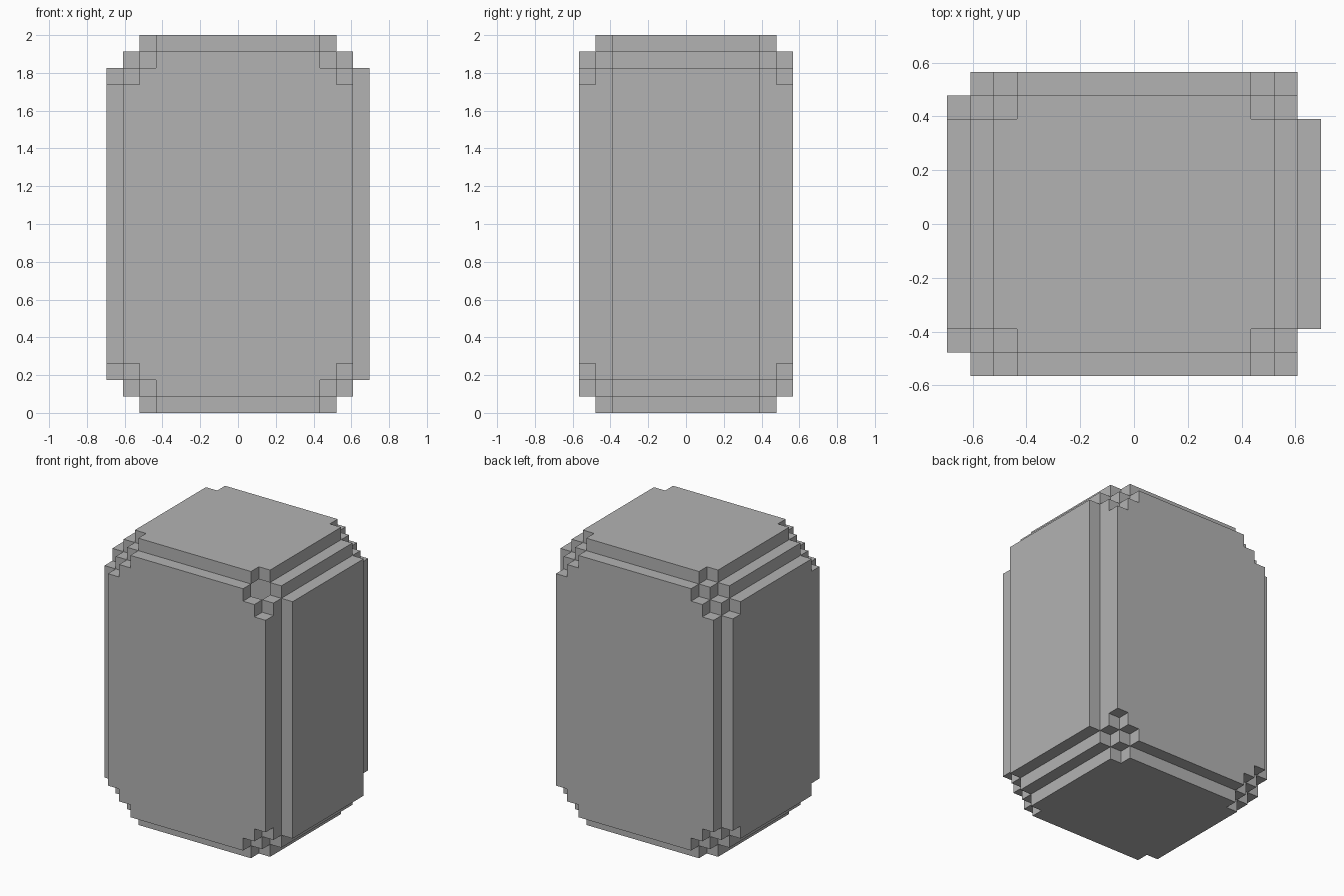
import bpy
import bmesh
from mathutils import Vector

default = bpy.data.objects.get("Cube")
if default:
    bpy.data.objects.remove(default, do_unlink=True)

# Block grid: cells across, deep and high
SIZE = (16, 13, 23)
UNIT = 2 / SIZE[2]


def filled(cell):
    """Stepped rounding of the edges and corners."""
    if any(c < 0 or c >= n for c, n in zip(cell, SIZE)):
        return False
    a, b, c = (min(v, n - 1 - v) for v, n in zip(cell, SIZE))
    deep_edge = cell[0] == SIZE[0] - 1 and b < 2
    return a + b + c >= 4 and a + b >= 1 and b + c >= 1 and a + c >= 2 and not deep_edge


# One corner block is open on its outer sides
open_cell = (SIZE[0] - 3, 1, SIZE[2] - 2)


def add_side(bm, cell, axis, step):
    """Add the square on one side of a cell, facing outward."""
    u, v = (axis + 1) % 3, (axis + 2) % 3
    loop = [(0, 0), (1, 0), (1, 1), (0, 1)]
    verts = []
    for du, dv in (loop if step > 0 else loop[::-1]):
        p = Vector(cell)
        p[axis] += step > 0
        p[u] += du
        p[v] += dv
        p -= Vector((SIZE[0] / 2, SIZE[1] / 2, 0))
        verts.append(bm.verts.new(p * UNIT))
    bm.faces.new(verts)


# Outer shell of the stepped block
bm = bmesh.new()
for x in range(SIZE[0]):
    for y in range(SIZE[1]):
        for z in range(SIZE[2]):
            cell = (x, y, z)
            if not filled(cell) or cell == open_cell:
                continue
            for axis in range(3):
                for step in (-1, 1):
                    near = list(cell)
                    near[axis] += step
                    if not filled(near):
                        add_side(bm, cell, axis, step)

# Merge the squares into large flat faces
bmesh.ops.remove_doubles(bm, verts=bm.verts[:], dist=UNIT / 100)
bmesh.ops.dissolve_limit(bm, angle_limit=0.01, verts=bm.verts[:], edges=bm.edges[:])

mesh = bpy.data.meshes.new("stepped_block")
bm.to_mesh(mesh)
bm.free()

# Single grey
grey = bpy.data.materials.new("grey")
grey.use_nodes = True
color = (0.45, 0.45, 0.45, 1)
grey.diffuse_color = color
grey.node_tree.nodes["Principled BSDF"].inputs["Base Color"].default_value = color
mesh.materials.append(grey)

block = bpy.data.objects.new("stepped_block", mesh)
bpy.context.collection.objects.link(block)
